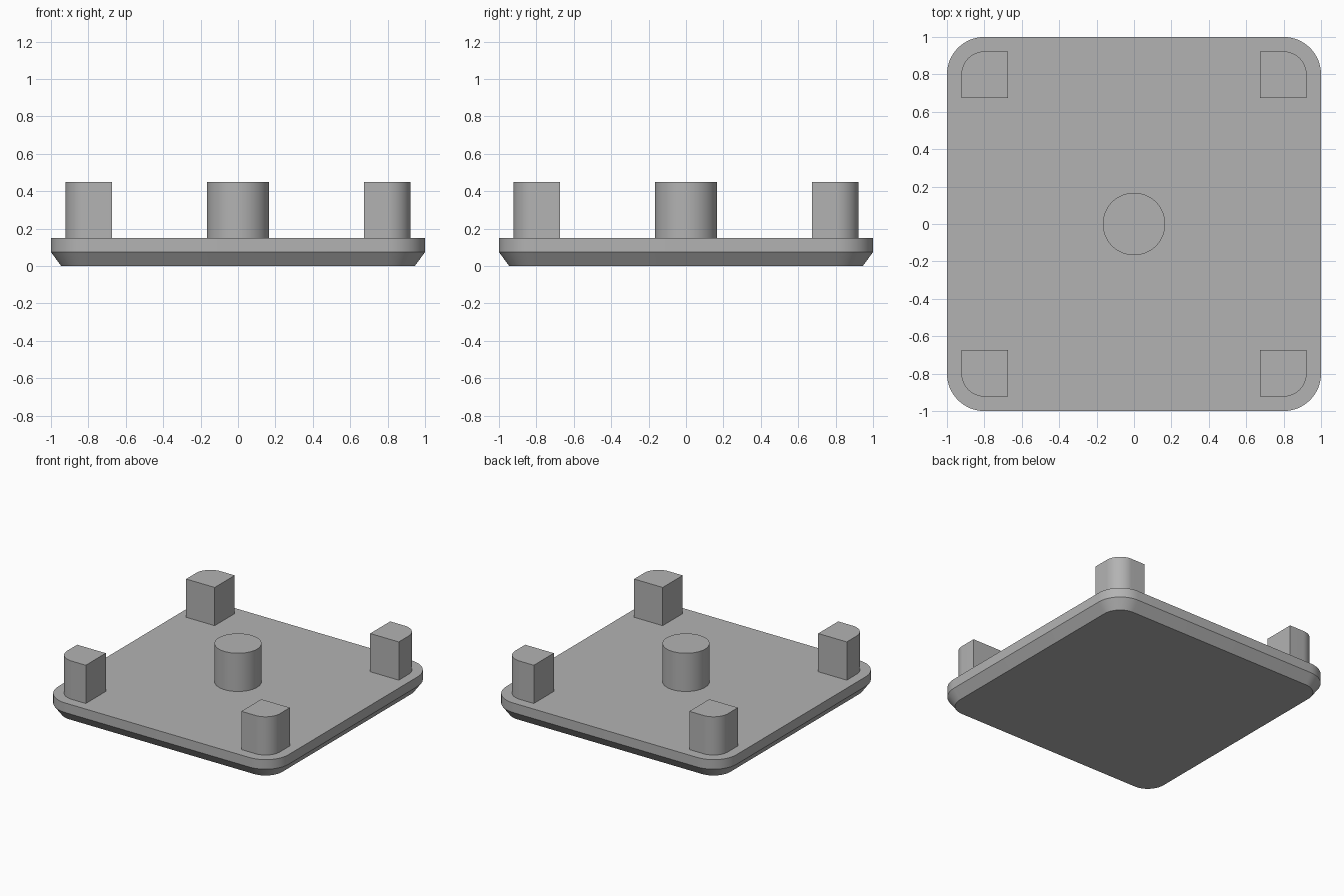
import bpy
import bmesh
from math import cos, sin, pi, radians

cube = bpy.data.objects.get("Cube")
if cube:
    bpy.data.objects.remove(cube, do_unlink=True)

grey = bpy.data.materials.new("plain grey")
grey.use_nodes = True
colour = (0.45, 0.45, 0.45, 1)
grey.diffuse_color = colour
grey.node_tree.nodes["Principled BSDF"].inputs["Base Color"].default_value = colour

TOP, HEIGHT, STEPS = 0.15, 0.45, 16


def arc(cx, cy, r, start, sweep=pi / 2, steps=STEPS):
    return [(cx + r * cos(start + sweep * i / steps),
             cy + r * sin(start + sweep * i / steps)) for i in range(steps + 1)]


def rounded_square(half, r):
    c = half - r
    corners = [(c, c), (-c, c), (-c, -c), (c, -c)]
    return [p for i, (x, y) in enumerate(corners) for p in arc(x, y, r, i * pi / 2)]


def loft(name, layers):
    """Skin a closed solid through outlines given as (points, height)."""
    bm = bmesh.new()
    rings = [[bm.verts.new((x, y, z)) for x, y in pts] for pts, z in layers]
    n = len(rings[0])
    for low, high in zip(rings, rings[1:]):
        for i in range(n):
            j = (i + 1) % n
            bm.faces.new((low[i], low[j], high[j], high[i]))
    bm.faces.new(rings[0][::-1])
    bm.faces.new(rings[-1])
    bmesh.ops.recalc_face_normals(bm, faces=bm.faces)
    mesh = bpy.data.meshes.new(name)
    bm.to_mesh(mesh)
    bm.free()
    mesh.materials.append(grey)
    obj = bpy.data.objects.new(name, mesh)
    bpy.context.collection.objects.link(obj)
    bpy.ops.object.select_all(action="DESELECT")
    obj.select_set(True)
    bpy.context.view_layer.objects.active = obj
    bpy.ops.object.shade_smooth_by_angle(angle=radians(25))
    return obj


# Base plate with a chamfered underside
loft("base_plate", [(rounded_square(0.945, 0.145), 0),
                    (rounded_square(1, 0.2), 0.075),
                    (rounded_square(1, 0.2), TOP)])

# Round post in the middle
circle = arc(0, 0, 0.167, 0, 2 * pi, 64)[:-1]
loft("centre_post", [(circle, TOP), (circle, HEIGHT)])

# Corner posts, rounded on the outer edge
INNER, OUTER, RADIUS = 0.675, 0.923, 0.125
outline = [(INNER, INNER), (OUTER, INNER)]
outline += arc(OUTER - RADIUS, OUTER - RADIUS, RADIUS, 0) + [(INNER, OUTER)]
for side, sx in (("left", 1), ("right", -1)):
    for end, sy in (("front", -1), ("back", 1)):
        pts = [(x * sx, y * sy) for x, y in outline]
        loft(f"{end}_{side}_post", [(pts, TOP), (pts, HEIGHT)])
